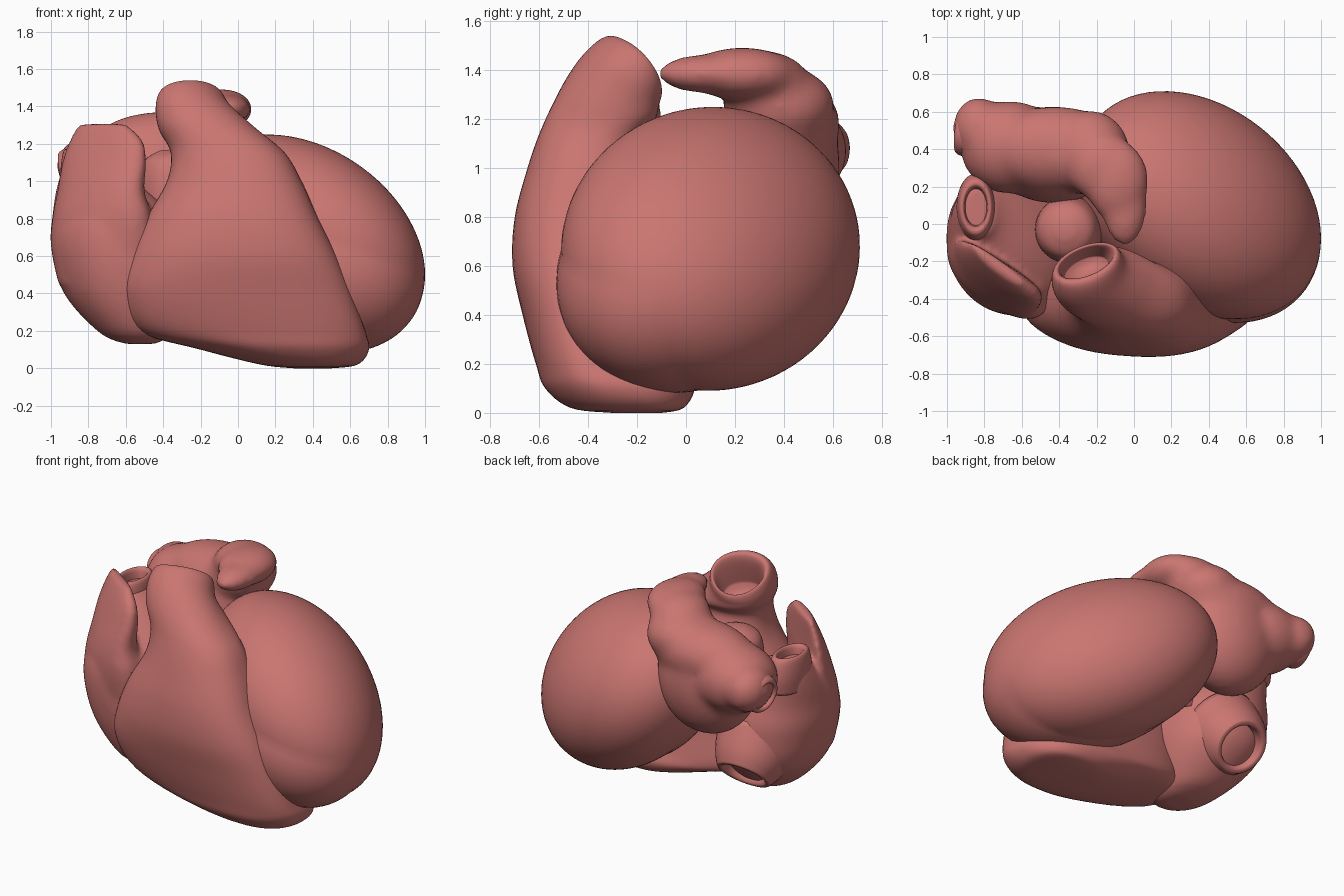
import bpy, bmesh, math
from mathutils import Vector, Matrix

muscle = bpy.data.materials.new("muscle_red")
muscle.diffuse_color = (0.59, 0.18, 0.165, 1)


def finish(name, bm):
    bmesh.ops.recalc_face_normals(bm, faces=bm.faces)
    me = bpy.data.meshes.new(name)
    bm.to_mesh(me)
    bm.free()
    me.materials.append(muscle)
    for p in me.polygons:
        p.use_smooth = True
    ob = bpy.data.objects.new(name, me)
    bpy.context.collection.objects.link(ob)
    return ob


def skin(name, rings):
    """Bridge rings of points into a closed surface."""
    bm = bmesh.new()
    vs = [[bm.verts.new(p) for p in r] for r in rings]
    n = len(rings[0])
    for a, b in zip(vs, vs[1:]):
        for i in range(n):
            j = (i + 1) % n
            bm.faces.new((a[i], a[j], b[j], b[i]))
    bm.faces.new(vs[0])
    bm.faces.new(vs[-1])
    return finish(name, bm)


def catmull(rows, steps=6):
    out = []
    for i in range(len(rows) - 1):
        p = [rows[max(0, min(len(rows) - 1, i + k))] for k in (-1, 0, 1, 2)]
        for s in range(steps):
            t = s / steps
            out.append([b + 0.5 * t * (c - a + t * (2*a - 5*b + 4*c - d + t * (3*(b - c) + d - a)))
                        for a, b, c, d in zip(*p)])
    return out + [list(rows[-1])]


def loft(name, rows, power=0.85, n=64):
    """Rows: z, x left, x right, y at left, y at right, front depth, back depth, tilt."""
    rings = []
    for z, xl, xr, yl, yr, f, b, tilt in catmull(rows):
        pw = power + (1 - power) * min(1, tilt)
        ring = []
        for k in range(n):
            a = 2 * math.pi * k / n
            c, s = math.cos(a), math.sin(a)
            u = 0.5 + 0.5 * math.copysign(abs(c) ** pw, c)
            dy = math.copysign(abs(s) ** pw, s) * (b if s > 0 else f)
            ring.append((xl + (xr - xl) * u, yl + (yr - yl) * u + dy,
                         z - tilt * dy + 0.015 * tilt * c * c))
        rings.append(ring)
    return skin(name, rings)


def vessel(name, pos, axis, profile, squash=1.0, n=40):
    """Tube of (radius, height) pairs turned around an axis."""
    rot = Vector(axis).to_track_quat('Z', 'Y').to_matrix()
    rings = [[Vector(pos) + rot @ Vector((r * math.cos(2*math.pi*k/n) * squash,
                                          r * math.sin(2*math.pi*k/n), h))
              for k in range(n)] for r, h in catmull(profile, 4)]
    return skin(name, rings)


def blob(name, parts):
    """Several ellipsoids in one mesh."""
    bm = bmesh.new()
    for c, r in parts:
        bmesh.ops.create_uvsphere(bm, u_segments=32, v_segments=20, radius=1,
                                  matrix=Matrix.LocRotScale(Vector(c), None, Vector(r)))
    return finish(name, bm)


def fuse(obs, voxel, smooth):
    """Join objects and melt them into one soft form."""
    with bpy.context.temp_override(active_object=obs[0], object=obs[0],
                                   selected_objects=obs, selected_editable_objects=obs):
        bpy.ops.object.join()
    m = obs[0].modifiers.new("fuse", 'REMESH')
    m.mode, m.voxel_size, m.use_smooth_shade = 'VOXEL', voxel, True
    m = obs[0].modifiers.new("soften", 'SMOOTH')
    m.factor, m.iterations = 0.5, smooth


# Left ventricle: tilted egg sheared from a sphere, fuller at the lower front
bm = bmesh.new()
bmesh.ops.create_uvsphere(bm, u_segments=72, v_segments=48, radius=1)
for v in bm.verts:
    v.co *= 1 + 0.28 * max(0, -v.co.y) * max(0, -v.co.z)
bm.transform(Matrix(((0.65, 0, 0, 0.35), (-0.177, 0.584, 0, 0.1),
                     (-0.169, -0.04, 0.553, 0.67), (0, 0, 0, 1))))
finish("left_ventricle", bm)

# Right ventricle rising into the open outflow trunk
loft("right_ventricle", [
    (0.00, 0.30, 0.50, -0.20, -0.20, 0.10, 0.10, 0),
    (0.02, 0.12, 0.64, -0.23, -0.23, 0.24, 0.22, 0),
    (0.10, -0.20, 0.70, -0.29, -0.30, 0.28, 0.33, 0),
    (0.20, -0.53, 0.68, -0.32, -0.38, 0.26, 0.36, 0),
    (0.40, -0.61, 0.61, -0.39, -0.44, 0.25, 0.38, 0),
    (0.60, -0.57, 0.53, -0.40, -0.46, 0.275, 0.37, 0),
    (0.80, -0.49, 0.43, -0.39, -0.46, 0.27, 0.33, 0),
    (1.00, -0.38, 0.34, -0.37, -0.42, 0.25, 0.26, 0),
    (1.15, -0.36, 0.25, -0.35, -0.38, 0.22, 0.19, 0.1),
    (1.27, -0.42, 0.09, -0.33, -0.30, 0.19, 0.19, 0.35),
    (1.36, -0.44, -0.03, -0.30, -0.23, 0.15, 0.15, 0.7),
    (1.42, -0.43, -0.08, -0.26, -0.16, 0.10, 0.10, 1.2),
    (1.40, -0.40, -0.11, -0.25, -0.16, 0.075, 0.075, 1.2),
    (1.25, -0.37, -0.14, -0.29, -0.22, 0.07, 0.07, 0.9)])

# Right atrium body with its thin curved crest, fused
atrium = loft("right_atrium", [
    (0.13, -0.60, -0.44, -0.20, -0.20, 0.08, 0.08, 0),
    (0.19, -0.74, -0.36, -0.15, -0.20, 0.22, 0.24, 0),
    (0.40, -0.93, -0.28, -0.08, -0.12, 0.37, 0.38, 0),
    (0.65, -1.00, -0.28, -0.08, -0.12, 0.39, 0.40, 0),
    (0.83, -0.99, -0.36, -0.04, -0.12, 0.37, 0.33, 0),
    (0.96, -0.97, -0.50, 0.03, -0.06, 0.27, 0.24, 0),
    (1.06, -0.94, -0.68, 0.08, 0.06, 0.17, 0.16, 0),
    (1.11, -0.91, -0.75, 0.08, 0.07, 0.14, 0.13, 0)], power=0.95)
crest = loft("right_atrial_appendage", [
    (0.45, -0.96, -0.45, -0.12, -0.30, 0.22, 0.20, 0),
    (0.65, -1.00, -0.44, -0.12, -0.34, 0.23, 0.20, 0),
    (0.82, -0.99, -0.46, -0.12, -0.38, 0.21, 0.14, 0),
    (0.95, -0.965, -0.50, -0.11, -0.39, 0.18, 0.08, 0),
    (1.10, -0.94, -0.49, -0.10, -0.38, 0.14, 0.05, 0),
    (1.22, -0.90, -0.51, -0.10, -0.36, 0.10, 0.03, 0),
    (1.31, -0.85, -0.60, -0.12, -0.30, 0.05, 0.02, 0)])
fuse([atrium, crest], 0.018, 8)

# Open great veins
vessel("upper_vein", (-0.845, 0.09, 0.89), (0, 0, 1),
       [(0.17, 0.05), (0.18, 0.15), (0.165, 0.24), (0.14, 0.28),
        (0.105, 0.26), (0.09, 0.10)], 0.58)
vessel("lower_vein", (-0.62, 0.17, 0.46), (-0.05, 0.7, -0.7),
       [(0.27, -0.1), (0.225, 0.06), (0.185, 0.14), (0.165, 0.16),
        (0.135, 0.14), (0.12, 0.0)])

# Aortic root
vessel("aortic_root", (-0.33, -0.03, 0.7), (-0.08, 0, 1),
       [(0.17, -0.1), (0.18, 0.15), (0.175, 0.30), (0.14, 0.42), (0.05, 0.47)])

# Left atrium with its appendage arching forward over the ventricle
fuse([blob("left_atrium", [
    ((-0.43, 0.37, 1.00), (0.34, 0.26, 0.37)),
    ((-0.66, 0.41, 1.07), (0.27, 0.25, 0.22)),
    ((-0.83, 0.51, 1.08), (0.14, 0.17, 0.15)),
    ((-0.42, 0.40, 1.18), (0.36, 0.23, 0.19)),
    ((-0.24, 0.38, 1.25), (0.22, 0.23, 0.17)),
    ((-0.17, 0.31, 1.36), (0.19, 0.19, 0.12)),
    ((-0.09, 0.23, 1.385), (0.17, 0.22, 0.11)),
    ((-0.05, 0.09, 1.385), (0.12, 0.21, 0.08))])], 0.022, 20)
vessel("lung_vein_left", (-0.85, 0.48, 1.06), (-0.9, 0.1, -0.15),
       [(0.14, -0.1), (0.125, 0.05), (0.11, 0.09), (0.09, 0.09), (0.07, 0.04)])
